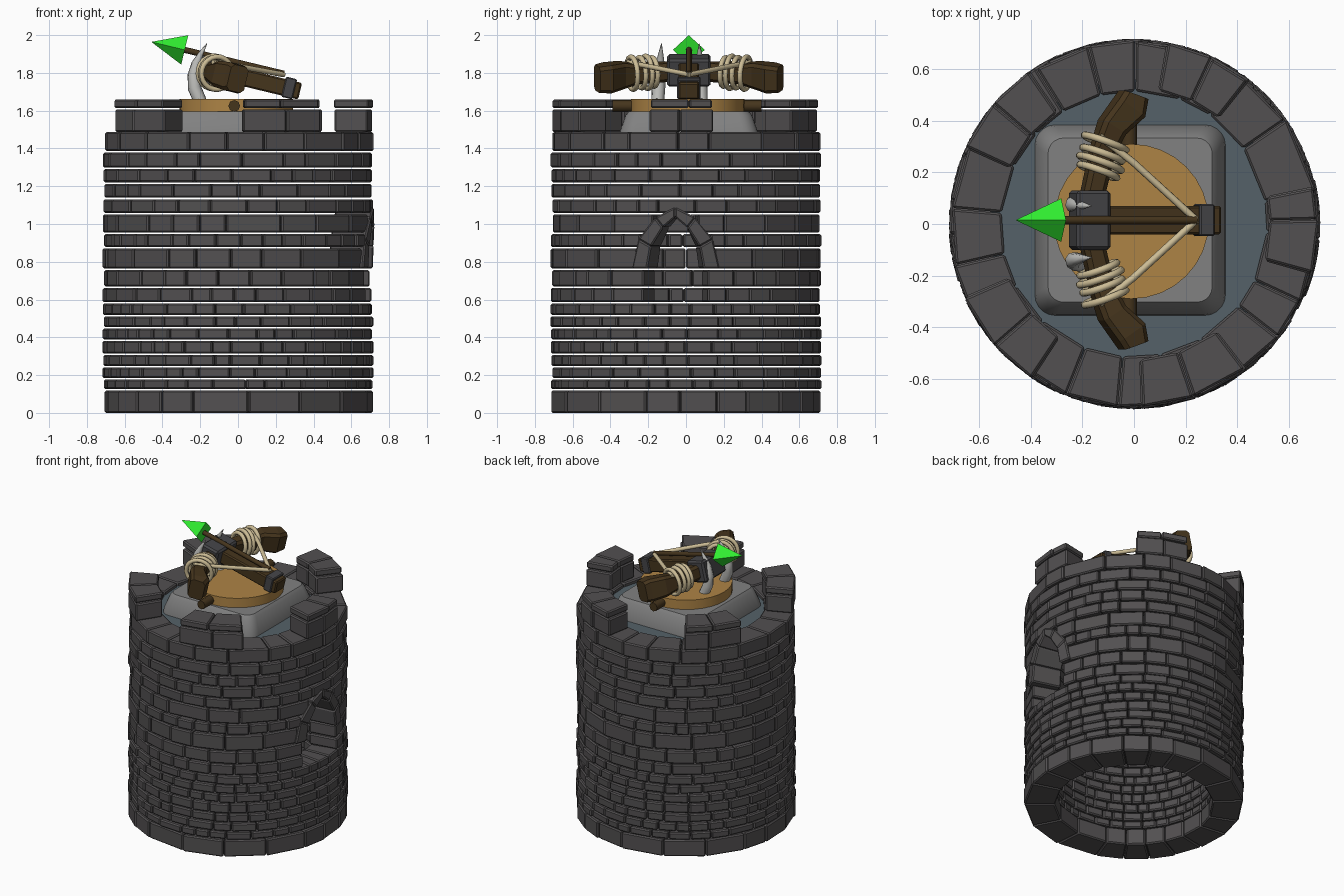
import bpy, bmesh, math, random
from mathutils import Matrix, Vector

if "Cube" in bpy.data.objects:
    bpy.data.objects.remove(bpy.data.objects["Cube"])

random.seed(4)


def material(name, r, g, b):
    m = bpy.data.materials.new(name)
    m.diffuse_color = (r, g, b, 1)
    m.use_nodes = True
    m.node_tree.nodes["Principled BSDF"].inputs["Base Color"].default_value = m.diffuse_color
    return m


STONE = material("dark_stone", .085, .08, .082)
FLOOR = material("slate", .09, .12, .14)
BASE = material("light_stone", .22, .22, .22)
DISC = material("light_wood", .42, .23, .06)
WOOD = material("dark_wood", .06, .035, .012)
IRON = material("iron", .06, .06, .065)
ROPE = material("rope", .6, .5, .3)
HORN = material("horn", .5, .5, .48)
GREEN = material("green_tip", .03, .85, .03)


def finish(name, bm, mat, M=None, smooth=False):
    bmesh.ops.recalc_face_normals(bm, faces=bm.faces)
    me = bpy.data.meshes.new(name)
    bm.to_mesh(me)
    bm.free()
    ob = bpy.data.objects.new(name, me)
    bpy.context.collection.objects.link(ob)
    me.materials.append(mat)
    if M:
        ob.matrix_world = M
    if smooth:
        bpy.ops.object.select_all(action='DESELECT')
        ob.select_set(True)
        bpy.context.view_layer.objects.active = ob
        bpy.ops.object.shade_smooth_by_angle(angle=math.radians(40))
    return ob


def loft(bm, rings):
    """Skin closed rings of equal size and cap both ends."""
    vs = [[bm.verts.new(p) for p in ring] for ring in rings]
    for a, b in zip(vs, vs[1:]):
        for i in range(len(a)):
            j = (i + 1) % len(a)
            bm.faces.new((a[i], a[j], b[j], b[i]))
    bm.faces.new(vs[0])
    bm.faces.new(vs[-1][::-1])


def box(name, lo, hi, mat, bevel, M=None):
    bm = bmesh.new()
    loft(bm, [[(lo[0], lo[1], z), (hi[0], lo[1], z), (hi[0], hi[1], z), (lo[0], hi[1], z)]
              for z in (lo[2], hi[2])])
    bmesh.ops.bevel(bm, geom=bm.edges[:], offset=bevel, segments=1, affect='EDGES')
    return finish(name, bm, mat, M)


def tube(name, pts, radius, mat, M=None, radii=None, closed=False):
    cu = bpy.data.curves.new(name, 'CURVE')
    cu.dimensions = '3D'
    cu.bevel_depth, cu.bevel_resolution, cu.use_fill_caps = radius, 2, True
    sp = cu.splines.new('POLY')
    sp.points.add(len(pts) - 1)
    for i, p in enumerate(pts):
        sp.points[i].co = (*p, 1)
        sp.points[i].radius = radii[i] if radii else 1
    sp.use_cyclic_u = closed
    cu.materials.append(mat)
    ob = bpy.data.objects.new(name, cu)
    bpy.context.collection.objects.link(ob)
    if M:
        ob.matrix_world = M
    bpy.ops.object.select_all(action='DESELECT')
    ob.select_set(True)
    bpy.context.view_layer.objects.active = ob
    bpy.ops.object.convert(target='MESH')
    bpy.ops.object.shade_smooth_by_angle(angle=math.radians(50))


# Wall stones: a quad in (angle, height) pushed through the wall thickness
def block(bm, quad, r0, r1, bevel=.008):
    tmp = bmesh.new()
    loft(tmp, [[(r * math.cos(a), r * math.sin(a), z) for a, z in quad] for r in (r0, r1)])
    bmesh.ops.recalc_face_normals(tmp, faces=tmp.faces)
    bmesh.ops.bevel(tmp, geom=tmp.edges[:], offset=bevel, segments=1, affect='EDGES')
    me = bpy.data.meshes.new("tmp")
    tmp.to_mesh(me)
    tmp.free()
    bm.from_mesh(me)
    bpy.data.meshes.remove(me)


def course(bm, z0, z1, start, end, n, r0, r1):
    w = [random.uniform(.65, 1.35) for _ in range(n)]
    a = start
    for k in w:
        b = a + (end - start) * k / sum(w)
        rr = r1 + random.uniform(-.007, .006)
        block(bm, [(a + .003, z0), (b - .003, z0), (b - .003, z1), (a + .003, z1)], r0, rr)
        a = b


# Pointed window opening: half width (radians) by height
WIN = -.08
OUTER = [(.33, .765), (.28, .92), (.15, 1.035), (0, 1.09)]
INNER = [(.21, .765), (.18, .88), (.09, .98), (0, 1.035)]


def half_width(z):
    if z < .58 or z > 1.07:
        return 0
    if z < .765:
        return .24
    for (a, p), (b, q) in zip(OUTER, OUTER[1:]):
        if z <= q:
            return a + (b - a) * (z - p) / (q - p) - .02
    return 0


# Tower wall
heights = [0, .122, .18, .245, .31, .385, .45, .515, .582, .665, .76, .875,
           .95, 1.055, 1.135, 1.217, 1.295, 1.382, 1.49]
bm = bmesh.new()
for z0, z1 in zip(heights, heights[1:]):
    h = z1 - z0
    n = 20 if h > .1 else 26 if h > .077 else 34
    w = half_width((z0 + z1) / 2)
    s = WIN + w if w else random.uniform(0, 1)
    course(bm, z0 if z0 == 0 else z0 + .004, z1 - .004, s, s + math.tau - 2 * w, n, .515, .713)
finish("tower_wall", bm, STONE)

# Window arch stones
bm = bmesh.new()
for side in (-1, 1):
    for i in range(3):
        quad = [OUTER[i], OUTER[i + 1], INNER[i + 1], INNER[i]]
        block(bm, [(WIN + side * a, z) for a, z in quad], .52, .722)
finish("window_arch", bm, STONE)

# Battlements: two layers of stones on each
bm = bmesh.new()
for a, b in ((-16, 12), (51, 80), (124, 156), (203, 237), (272, 308)):
    a, b = math.radians(a), math.radians(b)
    course(bm, 1.487, 1.607, a, b, 2, .53, .713)
    course(bm, 1.613, 1.66, a + .01, b - .01, 2, .525, .713)
finish("battlements", bm, STONE)

# Floor inside the parapet
bm = bmesh.new()
bmesh.ops.create_cone(bm, cap_ends=True, segments=32, radius1=.56, radius2=.56, depth=.03,
                      matrix=Matrix.Translation((0, 0, 1.445)))
finish("roof_floor", bm, FLOOR)


# Tapered rounded-square pedestal
def rounded(half, r, z):
    pts = []
    for q, (sx, sy) in enumerate(((1, 1), (-1, 1), (-1, -1), (1, -1))):
        for k in range(6):
            t = math.radians(90 * q + 18 * k)
            pts.append((-.015 + sx * (half - r) + r * math.cos(t),
                        .015 + sy * (half - r) + r * math.sin(t), z))
    return pts


bm = bmesh.new()
loft(bm, [rounded(.37, .08, 1.455), rounded(.365, .08, 1.49), rounded(.335, .07, 1.575),
          rounded(.318, .06, 1.595)])
finish("pedestal", bm, BASE, smooth=True)

# Turntable and its cross pin
bm = bmesh.new()
bmesh.ops.create_cone(bm, cap_ends=True, segments=32, radius1=.3, radius2=.3, depth=.07,
                      matrix=Matrix.Translation((-.01, .01, 1.627)))
finish("turntable", bm, DISC, smooth=True)
tube("turntable_pin", [(-.02, -.39, 1.625), (-.02, .4, 1.625)], .031, WOOD)

# Horns holding the bow
horn = [(-.2, 1.65, .035), (-.23, 1.72, .036), (-.235, 1.79, .032), (-.222, 1.85, .024),
        (-.198, 1.9, .014), (-.165, 1.955, .002)]
for y, lean in ((-.15, .02), (.08, -.01)):
    tube("horn", [(x, y + lean * (z - 1.65) / .3, z) for x, z, r in horn], 1, HORN,
         radii=[r for x, z, r in horn])

# Crossbow: built level, arrow along local x, then tilted up
TILT = Matrix.Translation((0, .015, 1.854)) @ Matrix.Rotation(math.radians(13.5), 4, 'Y')
box("stock", (-.12, -.055, -.115), (.355, .055, -.025), WOOD, .008, TILT)
box("stock_clamp", (.265, -.062, -.122), (.325, .062, -.012), IRON, .006, TILT)
box("bow_riser", (-.225, -.115, -.155), (-.09, .115, -.005), IRON, .012, TILT)

# Limbs: chamfered box section (x, y, half width, half height)
limb = [(-.15, .08, .042, .05), (-.105, .27, .045, .052), (-.068, .36, .052, .07),
        (.0, .435, .062, .076), (.018, .485, .05, .07)]
for side in (-1, 1):
    bm = bmesh.new()
    rings = []
    for i, (x, y, w, h) in enumerate(limb):
        p, q = limb[max(i - 1, 0)], limb[min(i + 1, len(limb) - 1)]
        d = Vector((q[0] - p[0], q[1] - p[1])).normalized()
        c = .018
        sec = [(w, h - c), (w - c, h), (c - w, h), (-w, h - c),
               (-w, c - h), (c - w, -h), (w - c, -h), (w, c - h)]
        rings.append([(x + u * d.y, side * (y - u * d.x), -.083 + v) for u, v in sec])
    loft(bm, rings)
    finish("bow_limb", bm, WOOD, TILT)
    # Rope windings
    for y, r in ((.19, .075), (.222, .085), (.255, .08), (.3, .085)):
        x = -.12 + (y - .2) * .24
        ring = []
        for k in range(20):
            t = math.tau * k / 20
            u = r * math.cos(t)
            ring.append((x + u * .95, side * (y - u * .35), -.08 + 1.02 * r * math.sin(t)))
        tube("rope_winding", ring, .014, ROPE, TILT, closed=True)
    # Bow string
    tube("bow_string", [(-.13, side * .325, -.03), (.0, side * .225, -.018), (.25, 0, -.005)],
         .014, ROPE, TILT)

# Arrow
tube("arrow_shaft", [(-.31, 0, 0), (.25, 0, 0)], .016, WOOD, TILT)
bm = bmesh.new()
tip = bm.verts.new((-.472, 0, 0))
base = [bm.verts.new((-.29, y, z)) for y, z in ((.084, 0), (0, .08), (-.084, 0), (0, -.08))]
bm.faces.new(base)
for i in range(4):
    bm.faces.new((base[i], base[(i + 1) % 4], tip))
finish("arrow_head", bm, GREEN, TILT)
